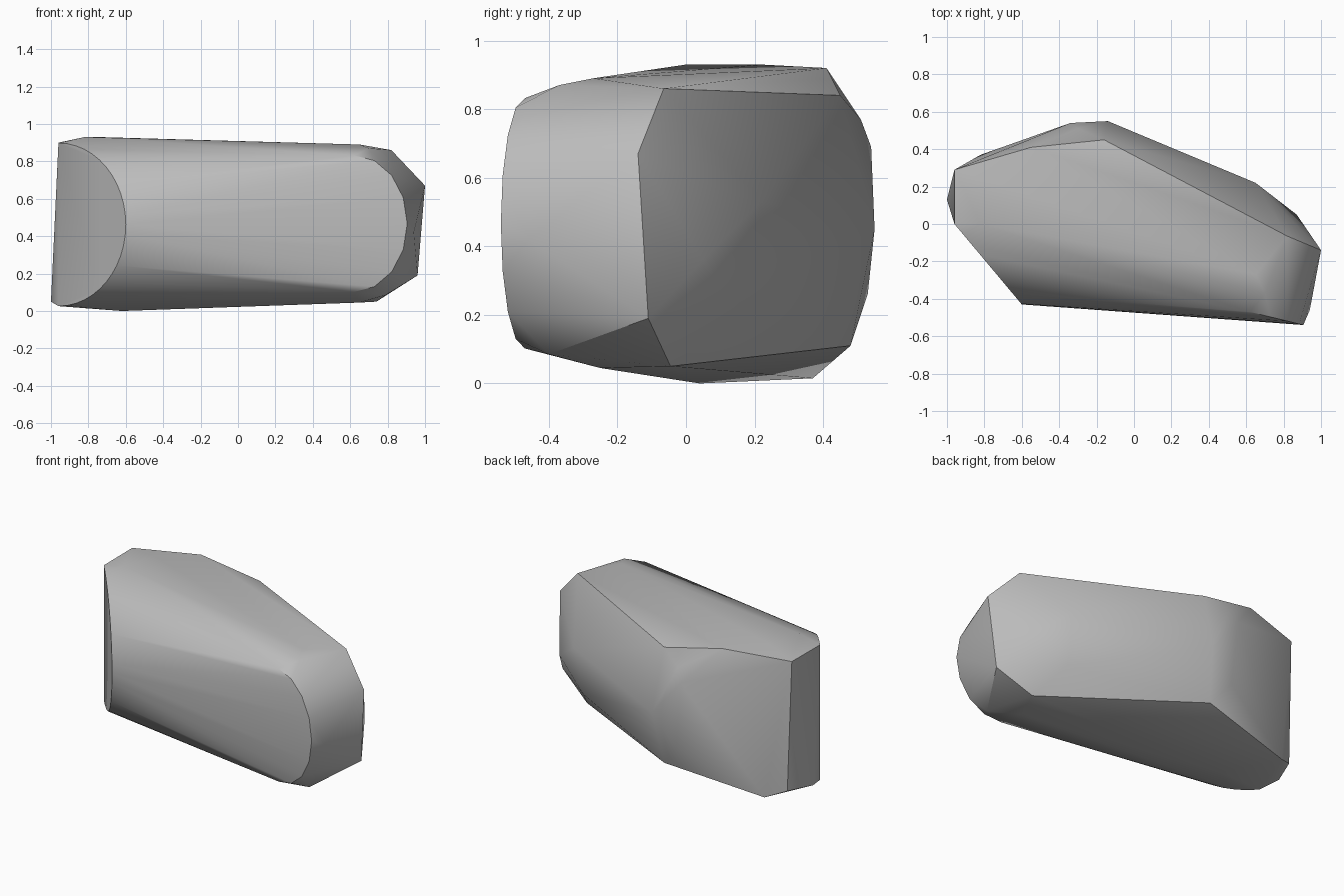
import bpy
import bmesh
from math import sin, cos, pi


def remove_default_cube():
    """Drop the object that a fresh scene starts with."""
    cube = bpy.data.objects.get("Cube")
    if cube:
        bpy.data.objects.remove(cube, do_unlink=True)


def make_material(name, colour):
    """Plain single colour material for viewport and render."""
    material = bpy.data.materials.new(name)
    material.use_nodes = True
    material.diffuse_color = colour
    shader = material.node_tree.nodes["Principled BSDF"]
    shader.inputs["Base Color"].default_value = colour
    return material


def half_turn(steps):
    """Angles sweeping from straight up to straight down."""
    return [pi / 2 - pi * step / steps for step in range(steps + 1)]


def slanted_cut_arc(steps):
    """Curved rim of the flat slanted cut at the front right corner."""
    points = []
    for angle in half_turn(steps):
        reach = max(cos(angle), 0)
        points.append((-.96 + .36 * reach, -.43 * reach, .462 + .436 * sin(angle)))
    return points


def rounded_end_arc(steps):
    """Rounded rim where the front wall meets the left end."""
    points = []
    for angle in half_turn(steps):
        reach = max(cos(angle), 0)
        points.append((.62 + .285 * reach, -.47 - .07 * reach, .467 + .365 * sin(angle)))
    return points


def build_hull(name, points, material):
    """Wrap the points in one convex skin with smooth shading."""
    mesh = bpy.data.meshes.new(name)
    bm = bmesh.new()
    for point in points:
        bm.verts.new(point)
    bmesh.ops.convex_hull(bm, input=list(bm.verts))
    loose = [vert for vert in bm.verts if not vert.link_faces]
    bmesh.ops.delete(bm, geom=loose, context="VERTS")
    bmesh.ops.recalc_face_normals(bm, faces=list(bm.faces))
    bm.to_mesh(mesh)
    bm.free()
    mesh.materials.append(material)
    body = bpy.data.objects.new(name, mesh)
    bpy.context.collection.objects.link(body)
    bpy.ops.object.select_all(action="DESELECT")
    body.select_set(True)
    bpy.context.view_layer.objects.active = body
    bpy.ops.object.shade_smooth_by_angle(angle=pi / 6)


# Narrow flat strip at the right end
right_end = [(-.96, .29, .9), (-1, .13, .05), (-.935, .3, .06), (-.94, 0, .025)]

# Crown of the top and lowest points of the underside
top_crown = [(-.82, 0, .93), (-.75, .22, .93), (-.55, .41, .92), (.65, -.27, .89)]
underside = [(-.62, .04, 0), (-.82, .37, .015), (.65, -.25, .045)]

# Bulging back wall
back_wall = [
    (-.34, .54, .69), (-.14, .55, .45), (-.3, .53, .26), (-.18, .48, .11),
    (-.3, .51, .77), (-.16, .45, .84), (.65, .22, .53), (.63, .15, .21),
]

# Faceted left end
left_end = [
    (.87, .05, .36), (1, -.14, .67), (.96, -.11, .19), (.82, -.065, .86),
    (.74, -.045, .05), (.94, -.46, .42), (.7, -.37, .87), (.79, -.4, .085),
]

remove_default_cube()
grey = make_material("stone_grey", (.5, .5, .5, 1))
outline = slanted_cut_arc(24) + rounded_end_arc(8)
outline += right_end + top_crown + underside + back_wall + left_end
build_hull("stone_body", outline, grey)
